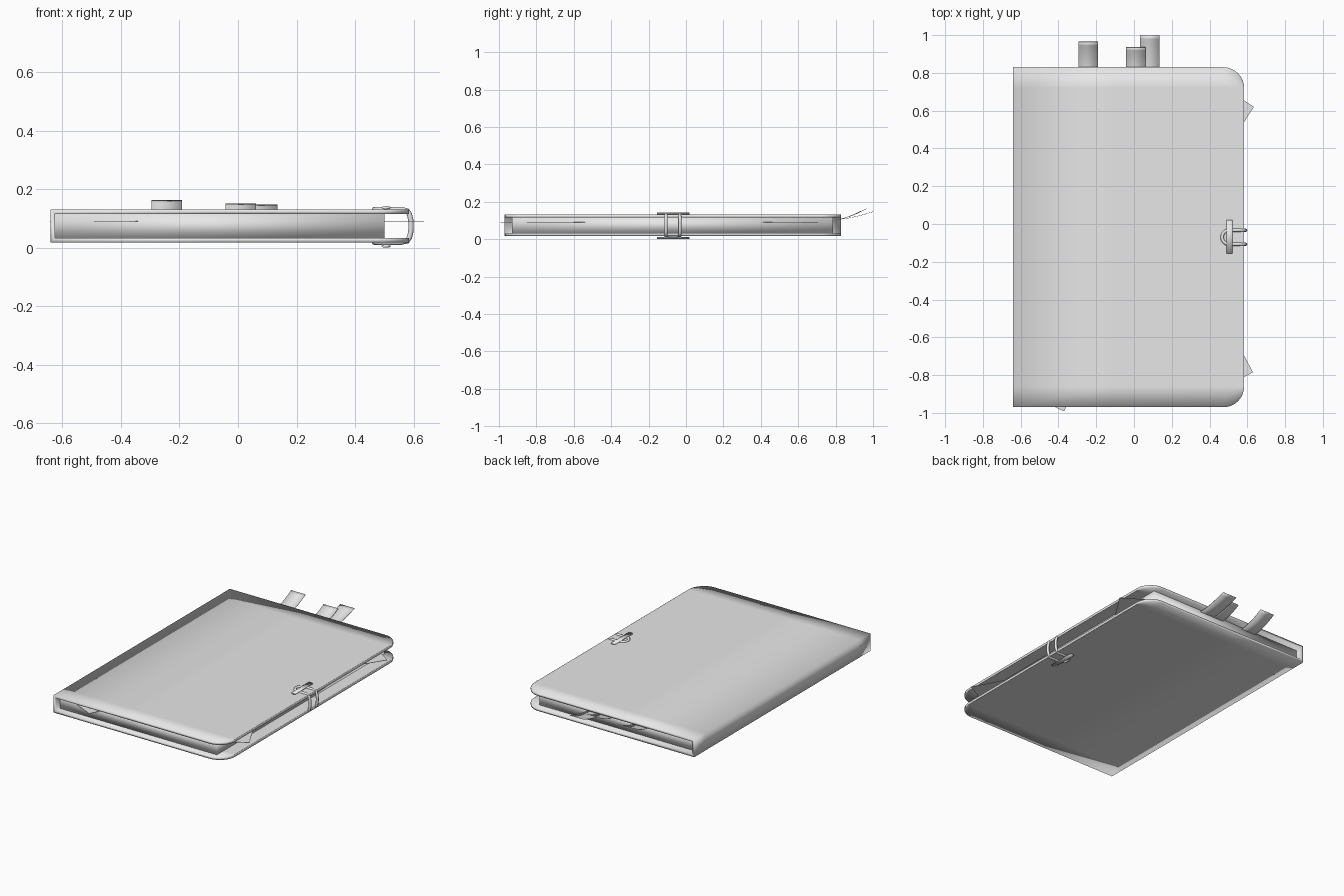
import bpy, bmesh, math
from mathutils import Vector

cube = bpy.data.objects.get("Cube")
if cube:
    bpy.data.objects.remove(cube, do_unlink=True)

grey = bpy.data.materials.new("plain grey")
grey.use_nodes = True
COLOUR = (0.8, 0.8, 0.8, 1)
grey.diffuse_color = COLOUR
grey.node_tree.nodes["Principled BSDF"].inputs["Base Color"].default_value = COLOUR


def finish(name, bm, smooth=True):
    bmesh.ops.remove_doubles(bm, verts=bm.verts, dist=0.0005)
    bmesh.ops.recalc_face_normals(bm, faces=bm.faces)
    mesh = bpy.data.meshes.new(name)
    bm.to_mesh(mesh)
    bm.free()
    mesh.materials.append(grey)
    for p in mesh.polygons:
        p.use_smooth = smooth
    ob = bpy.data.objects.new(name, mesh)
    bpy.context.collection.objects.link(ob)
    return ob


def skin(bm, rows):
    """Join rows of points into a sheet of quads, dropping collapsed ones."""
    grid = [[bm.verts.new(p) for p in row] for row in rows]
    for r, s in zip(grid, grid[1:]):
        for i in range(len(r) - 1):
            bm.faces.new((r[i], r[i + 1], s[i + 1], s[i]))


def box(name, lo, hi, smooth=False):
    bm = bmesh.new()
    bmesh.ops.create_cube(bm, size=1)
    for v in bm.verts:
        v.co = [(a + b) / 2 + c * (b - a) for a, b, c in zip(lo, hi, v.co)]
    return finish(name, bm, smooth)


# Wraparound cover: a folded sheet with rounded fore-edge corners
SPINE, FORE, FRONT, BACK = -0.64, 0.583, -0.97, 0.83
LOW, HIGH, BOARD, RADIUS = 0.018, 0.131, 0.016, 0.11
columns = [(SPINE, 0), (-0.1, 0), (FORE - RADIUS, 0)]
for k in range(1, 9):
    a = k * math.pi / 16
    columns.append((FORE - RADIUS + RADIUS * math.sin(a), RADIUS * (1 - math.cos(a))))


def cover_row(x, cut, z):
    ys = (FRONT + cut, FRONT + RADIUS, BACK - RADIUS, BACK - cut)
    return [(x, y, z) for y in ys]


bm = bmesh.new()
skin(bm, [cover_row(x, c, LOW) for x, c in reversed(columns)]
     + [cover_row(x, c, HIGH) for x, c in columns])
bmesh.ops.dissolve_degenerate(bm, dist=0.0005, edges=bm.edges)
cover = finish("cover", bm)
# Face the sheet outward so that the board thickens inward
top = max(cover.data.polygons, key=lambda p: p.center.z)
if top.normal.z < 0:
    cover.data.flip_normals()
board = cover.modifiers.new("board", "SOLIDIFY")
board.thickness = BOARD
board.offset = -1
board.use_even_offset = True

# Page block
box("pages", (SPINE + BOARD, -0.93, LOW + BOARD), (0.5, 0.785, HIGH - BOARD), True)


# Loose notes: a protruding corner and the headings of its two edges
def note(name, tip, heading, w, h):
    a = math.radians(heading)
    u = Vector((math.cos(a), math.sin(a), 0)) * w
    v = Vector((-math.sin(a), math.cos(a), 0)) * h
    t = Vector((*tip, 0.091))
    bm = bmesh.new()
    skin(bm, [[t, t + u], [t + v, t + u + v]])
    ob = finish(name, bm, False)
    paper = ob.modifiers.new("paper", "SOLIDIFY")
    paper.thickness = 0.002
    paper.offset = 0


note("back_note", (0.635, 0.62), 147, 0.3, 0.3)
note("corner_note", (0.63, -0.785), 118, 0.3, 0.3)
note("front_note", (-0.37, -0.992), 65, 0.3, 0.3)


# Ribbon bookmarks curling upward past the back edge
def ribbon(name, x, width, end, rise):
    bm = bmesh.new()
    rows = []
    for k in range(13):
        t = k / 12
        y = 0.74 + t * (end - 0.74)
        z = 0.104 + (rise - 0.104) * max(0, (y - 0.8) / (end - 0.8)) ** 1.6
        rows.append([(x - width / 2, y, z), (x + width / 2, y, z)])
    skin(bm, rows)
    ob = finish(name, bm)
    cloth = ob.modifiers.new("cloth", "SOLIDIFY")
    cloth.thickness = 0.002


ribbon("right_ribbon", -0.243, 0.104, 0.965, 0.162)
ribbon("middle_ribbon", 0.01, 0.104, 0.936, 0.15)
ribbon("left_ribbon", 0.083, 0.104, 1.0, 0.146)

# Closing cord: a flat loop wrapped round the fore edge
CORD_Y, HALF = -0.07, 0.037
MID = (LOW + HIGH) / 2
path = []
for side in (1, -1):
    z = MID + side * 0.0595
    # Half-ring behind the toggle
    for k in range(9):
        a = math.pi / 2 + k * math.pi / 8
        path.append((0.503 + HALF * math.cos(a), CORD_Y + side * HALF * math.sin(a), z))
    # Wrap over the fore edge
    for k in range(9):
        a = math.pi / 2 - k * math.pi / 8
        path.append((0.555 + 0.036 * math.cos(a) ** 0.5 if abs(a) < 1.5 else 0.555,
                     CORD_Y - side * HALF, MID + side * 0.0595 * math.sin(a)))
curve = bpy.data.curves.new("cord", "CURVE")
curve.dimensions = "3D"
curve.bevel_depth = 0.009
curve.bevel_resolution = 2
spline = curve.splines.new("POLY")
spline.points.add(len(path) - 1)
for p, co in zip(spline.points, path):
    p.co = (*co, 1)
spline.use_cyclic_u = True
curve.materials.append(grey)
cord = bpy.data.objects.new("cord", curve)
# Flatten the cord slightly against the covers
cord.scale.z = 0.95
cord.location.z = MID * 0.05
bpy.context.collection.objects.link(cord)

# Toggle bars held by the cord
for name, z in (("top_toggle", 0.1365), ("bottom_toggle", 0.0055)):
    bm = bmesh.new()
    bmesh.ops.create_cone(bm, segments=16, radius1=1, radius2=1, depth=1, cap_ends=True)
    for v in bm.verts:
        x, y, d = v.co
        v.co = (0.506 + 0.016 * x, -0.068 + 0.176 * d, z + 0.0055 * y)
    finish(name, bm)
